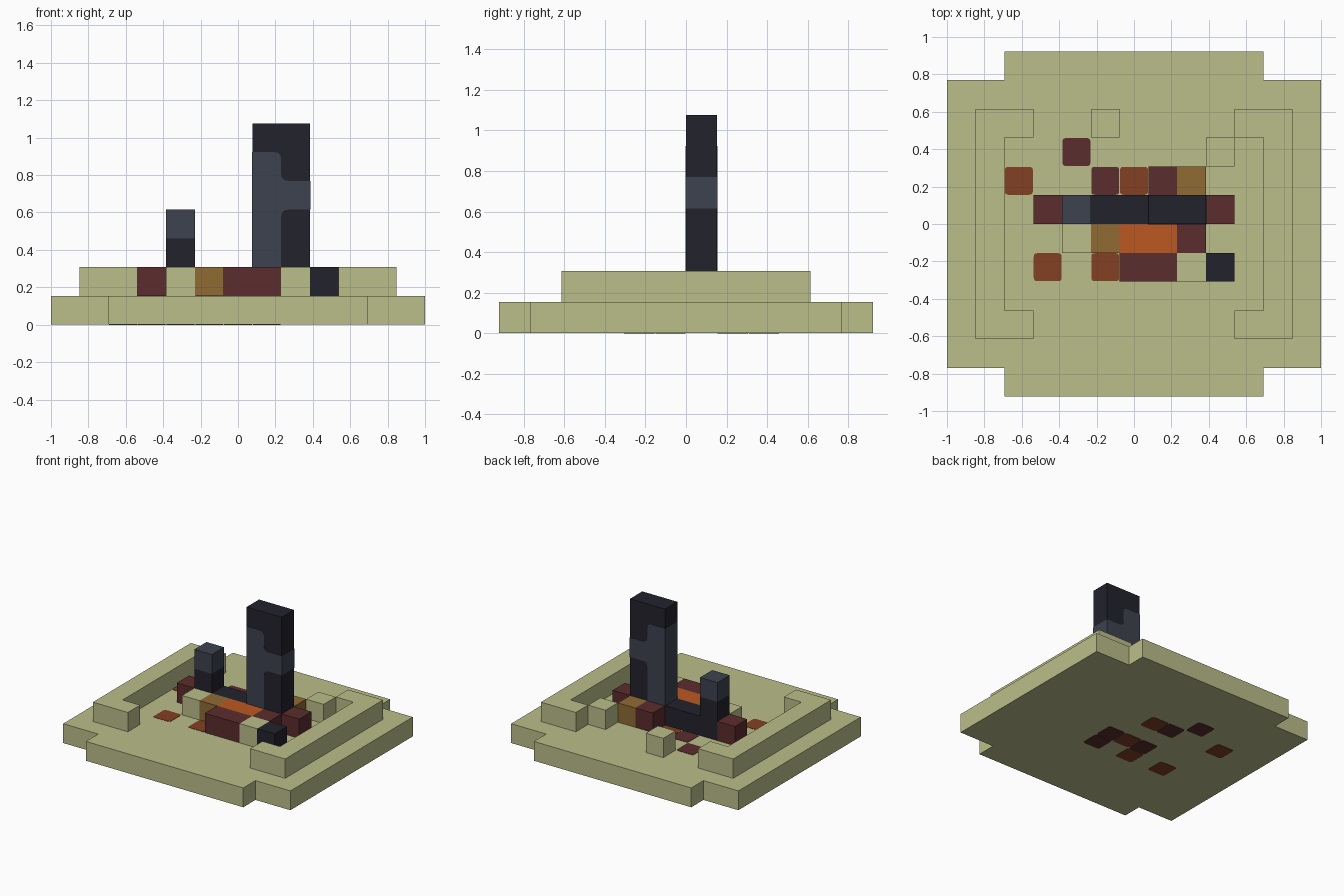
import bpy
import bmesh
from mathutils import Vector

cube = bpy.data.objects.get("Cube")
if cube:
    bpy.data.objects.remove(cube)

U = 2 / 13      # edge of one block
PROUD = 0.015   # how far painted plates stand out, in blocks


def srgb(r, g, b):
    return [((c / 255 + 0.055) / 1.055) ** 2.4 for c in (r, g, b)] + [1]


def material(name, *rgb):
    mat = bpy.data.materials.new(name)
    mat.use_nodes = True
    colour = srgb(*rgb)
    mat.diffuse_color = colour
    mat.node_tree.nodes["Principled BSDF"].inputs["Base Color"].default_value = colour
    return mat


SAND = material("pale sand", 187, 190, 138)
MAROON = material("dark maroon", 92, 44, 46)
RUST = material("rust", 132, 64, 36)
OCHRE = material("ochre", 144, 107, 52)
ORANGE = material("glowing orange", 188, 88, 34)
CHAR = material("charcoal", 34, 34, 44)
SLATE = material("slate", 61, 66, 79)


def rounded(points, corners, radius):
    """Replace the chosen corners of an outline by short curves."""
    out = []
    for i, p in enumerate(points):
        p = Vector(p)
        if i not in corners:
            out.append(p)
            continue
        a = p + (Vector(points[i - 1]) - p).normalized() * radius
        b = p + (Vector(points[(i + 1) % len(points)]) - p).normalized() * radius
        for k in range(5):
            t = k / 4
            out.append(a * (1 - t) ** 2 + p * 2 * t * (1 - t) + b * t * t)
    return out


def prism(name, mat, outline, low, high, upright=False):
    """Extrude an outline up z, or along y when upright."""
    bm = bmesh.new()

    def place(p, t):
        return Vector((p[0], t, p[1]) if upright else (p[0], p[1], t)) * U

    face = bm.faces.new([bm.verts.new(place(p, low)) for p in outline])
    new = bmesh.ops.extrude_face_region(bm, geom=[face])["geom"]
    moved = [v for v in new if isinstance(v, bmesh.types.BMVert)]
    bmesh.ops.translate(bm, verts=moved, vec=place((0, 0), high - low))
    bmesh.ops.recalc_face_normals(bm, faces=bm.faces)
    mesh = bpy.data.meshes.new(name)
    bm.to_mesh(mesh)
    bm.free()
    mesh.materials.append(mat)
    obj = bpy.data.objects.new(name, mesh)
    bpy.context.collection.objects.link(obj)
    return obj


def square(x, y, wide=1, inset=0):
    """Outline of a run of blocks: x is the first column, y the row."""
    x0, x1 = x - 0.5 + inset, x - 0.5 + wide - inset
    y0, y1 = y + inset, y + 1 - inset
    return [(x0, y0), (x1, y0), (x1, y1), (x0, y1)]


def block(name, mat, x, y, wide=1, low=1, high=2):
    return prism(name, mat, square(x, y, wide), low, high)


# Ground slab with notched corners
quarter = [(6.5, 5), (4.5, 5), (4.5, 6)]
slab = quarter + [(-x, y) for x, y in reversed(quarter)]
slab += [(-x, -y) for x, y in slab]
prism("ground_slab", SAND, slab, 0, 1)

# Low side walls, bracket shaped
bracket = [(5.5, -4), (5.5, 4), (3.5, 4), (3.5, 3),
           (4.5, 3), (4.5, -3), (3.5, -3), (3.5, -4)]
for side, s in (("left", 1), ("right", -1)):
    prism(side + "_wall", SAND, [(s * x, y) for x, y in bracket], 1, 2)

# Loose sand blocks
for x, y in ((3, 2), (-1, 3), (-2, -1), (2, -2)):
    block("sand_block", SAND, x, y)

# Ember bed around the ruins
block("front_ember_row", MAROON, 0, -2, wide=2)
block("glowing_core", ORANGE, 0, -1, wide=2)
for x, y in ((-3, 0), (3, 0), (2, -1), (1, 1)):
    block("ember_block", MAROON, x, y)
for x, y in ((-1, -1), (2, 1)):
    block("ochre_block", OCHRE, x, y)
block("charred_block", CHAR, 3, -2)
block("charred_footing", CHAR, -2, 0, wide=5)

# Short post
block("short_post", CHAR, -2, 0, low=2, high=3)
block("short_post_cap", SLATE, -2, 0, low=3, high=4)

# Tall tower with a slate face wrapped round it
block("tall_tower", CHAR, 1, 0, wide=2, low=2, high=7)
left, right = 0.5 - PROUD, 2.5 + PROUD
facing = [(left, 2), (1.5, 2), (1.5, 4), (right, 4),
          (right, 5), (1.5, 5), (1.5, 6), (left, 6)]
prism("tower_slate_facing", SLATE, rounded(facing, {2, 5, 6}, 0.25),
      -PROUD, 1 + PROUD, upright=True)

# Scorched patches on both faces of the slab
patches = [(MAROON, (-2, 2), (-1, 1), (1, -2), (1, -1), (-1, -1)),
           (RUST, (-4, 1), (0, 1), (-3, -2), (-1, -2), (0, -1))]
for mat, *cells in patches:
    for x, y in cells:
        outline = rounded(square(x, y, inset=0.015), range(4), 0.12)
        prism("scorched_patch", mat, outline, 1 - PROUD, 1 + PROUD)
        prism("scorched_patch_underside", mat, outline, -PROUD, PROUD)
